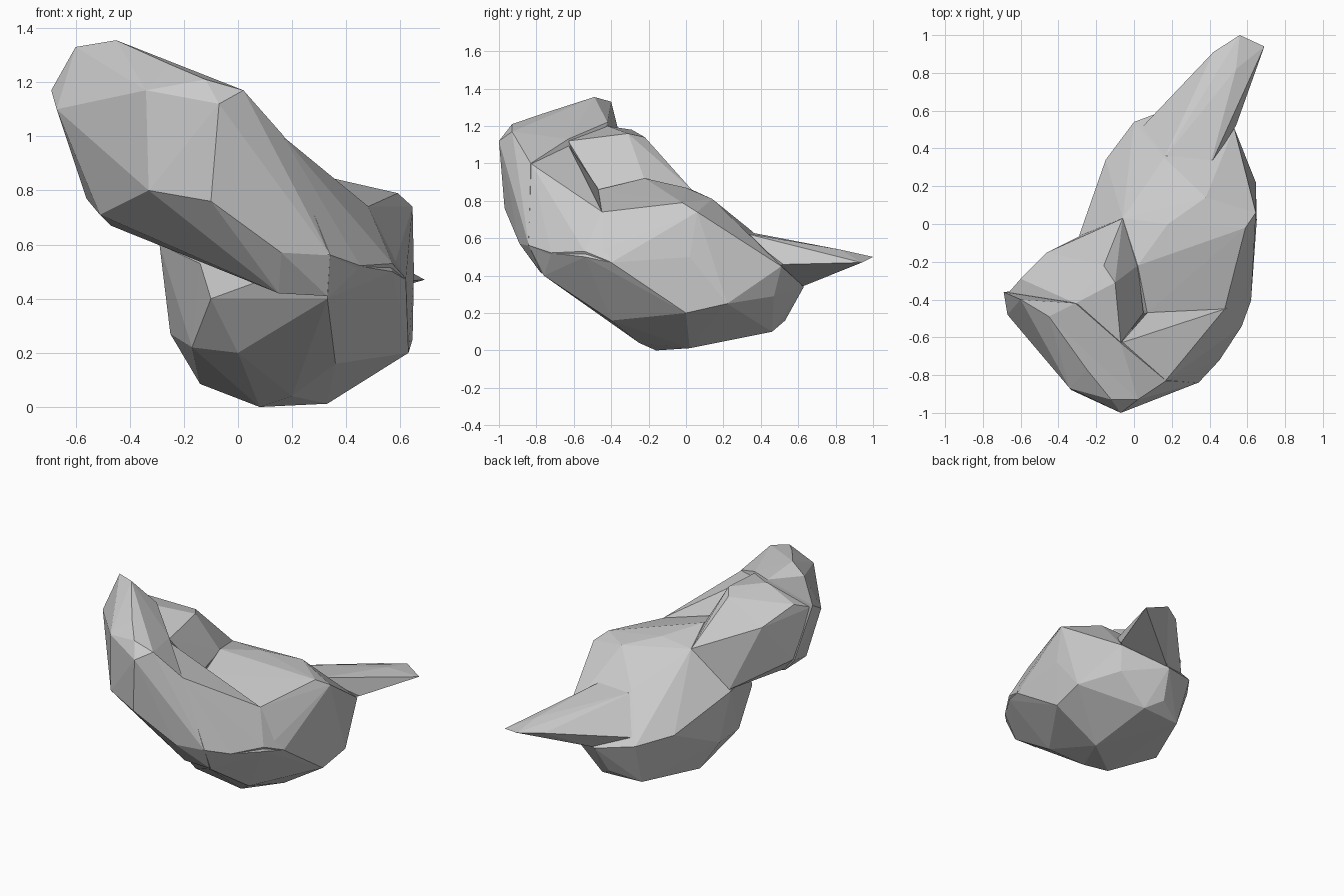
import bpy, bmesh


def facet_block(name, points):
    """Flat-faced chiselled block wrapped around a few corner points."""
    bm = bmesh.new()
    for p in points:
        bm.verts.new(p)
    bmesh.ops.convex_hull(bm, input=bm.verts)
    loose = [v for v in bm.verts if not v.link_faces]
    bmesh.ops.delete(bm, geom=loose, context='VERTS')
    bmesh.ops.recalc_face_normals(bm, faces=bm.faces)
    me = bpy.data.meshes.new(name)
    bm.to_mesh(me)
    bm.free()
    ob = bpy.data.objects.new(name, me)
    bpy.context.collection.objects.link(ob)
    return ob


# Body: rounded belly, flat right side, sloping back
body = facet_block("bird_body", [
    (0.08, -0.16, 0.0), (0.33, 0.02, 0.012), (-0.14, 0.05, 0.085), (0.02, 0.44, 0.1),
    (0.3, 0.46, 0.1), (0.2, 0.53, 0.16), (0.2, -0.25, 0.04),
    (0.36, -0.4, 0.16), (0.0, -0.45, 0.2), (-0.17, -0.32, 0.22), (-0.25, 0.0, 0.27),
    (0.63, 0.0, 0.2), (0.645, 0.22, 0.25), (0.5, 0.47, 0.29), (0.24, 0.63, 0.34),
    (0.0, 0.54, 0.38), (-0.15, 0.34, 0.42), (-0.29, -0.06, 0.6), (-0.14, -0.48, 0.53),
    (-0.1, -0.56, 0.4), (0.33, -0.76, 0.4), (0.34, -0.84, 0.56), (0.62, -0.4, 0.47),
    (0.45, -0.72, 0.52), (0.57, -0.54, 0.5), (0.65, 0.02, 0.5), (0.53, 0.51, 0.45),
    (0.48, -0.45, 0.74), (0.59, -0.02, 0.79), (0.645, 0.06, 0.74), (0.07, -0.47, 0.86),
    (0.02, -0.22, 0.92), (-0.06, 0.03, 0.86), (0.18, 0.0, 0.87), (0.38, 0.14, 0.81),
    (0.16, 0.35, 0.64), (0.4, 0.3, 0.63)])

# Head: turned to the left, leaning forward
head = facet_block("bird_head", [
    (-0.07, -1.0, 1.12), (-0.12, -0.93, 1.21), (0.02, -0.93, 1.17), (-0.1, -0.97, 0.76),
    (-0.33, -0.88, 0.8), (-0.34, -0.87, 1.17), (-0.25, -0.77, 1.265), (-0.45, -0.49, 1.355),
    (-0.6, -0.4, 1.33), (-0.69, -0.36, 1.17), (-0.67, -0.48, 1.1), (-0.56, -0.35, 0.77),
    (-0.51, -0.55, 0.71), (-0.47, -0.38, 0.67), (-0.07, -0.63, 1.13), (-0.31, -0.42, 1.22),
    (0.17, -0.83, 1.0), (0.16, -0.89, 0.57), (0.34, -0.84, 0.56), (0.15, -0.78, 0.42),
    (0.33, -0.77, 0.41), (-0.14, -0.46, 0.54)])

# Nape: lower block behind the head joining it to the back
nape = facet_block("bird_nape", [
    (-0.6, -0.29, 1.18), (-0.67, -0.37, 1.15), (-0.31, -0.42, 1.2), (-0.07, -0.63, 1.12),
    (-0.16, -0.22, 1.14), (-0.1, -0.31, 1.16), (-0.06, 0.03, 0.86), (-0.46, -0.15, 1.04),
    (-0.28, -0.06, 0.61), (-0.47, -0.37, 0.68), (-0.56, -0.34, 0.78), (0.02, -0.22, 0.91),
    (0.05, -0.47, 0.86), (-0.14, -0.42, 0.55)])

# Breast slope running from the neck down to the right wing
breast = facet_block("bird_breast", [
    (0.168, -0.828, 0.998), (0.07, -0.47, 0.865), (0.48, -0.45, 0.742), (0.32, -0.76, 0.43),
    (0.34, -0.842, 0.562), (0.16, -0.87, 0.59), (0.57, -0.542, 0.53), (0.622, -0.4, 0.472),
    (0.452, -0.722, 0.522), (0.1, -0.5, 0.45), (-0.07, -0.63, 1.1)])

# Tail: ridged wedge pointing backwards, blending into the rump
tail = facet_block("bird_tail", [
    (0.4, 0.3, 0.63), (0.16, 0.35, 0.63), (0.54, 0.52, 0.46), (0.54, 0.82, 0.54),
    (0.56, 1.0, 0.5), (0.69, 0.94, 0.47), (0.42, 0.91, 0.5), (0.24, 0.66, 0.44),
    (0.26, 0.63, 0.345), (0.3, 0.3, 0.4), (0.04, 0.51, 0.42)])

# Fuse the blocks into one solid
bpy.context.view_layer.objects.active = body
for part in (head, nape, breast, tail):
    mod = body.modifiers.new("fuse", 'BOOLEAN')
    mod.operation = 'UNION'
    mod.solver = 'EXACT'
    mod.object = part
    bpy.ops.object.modifier_apply(modifier=mod.name)
    bpy.data.objects.remove(part)
body.name = "resting_bird"
